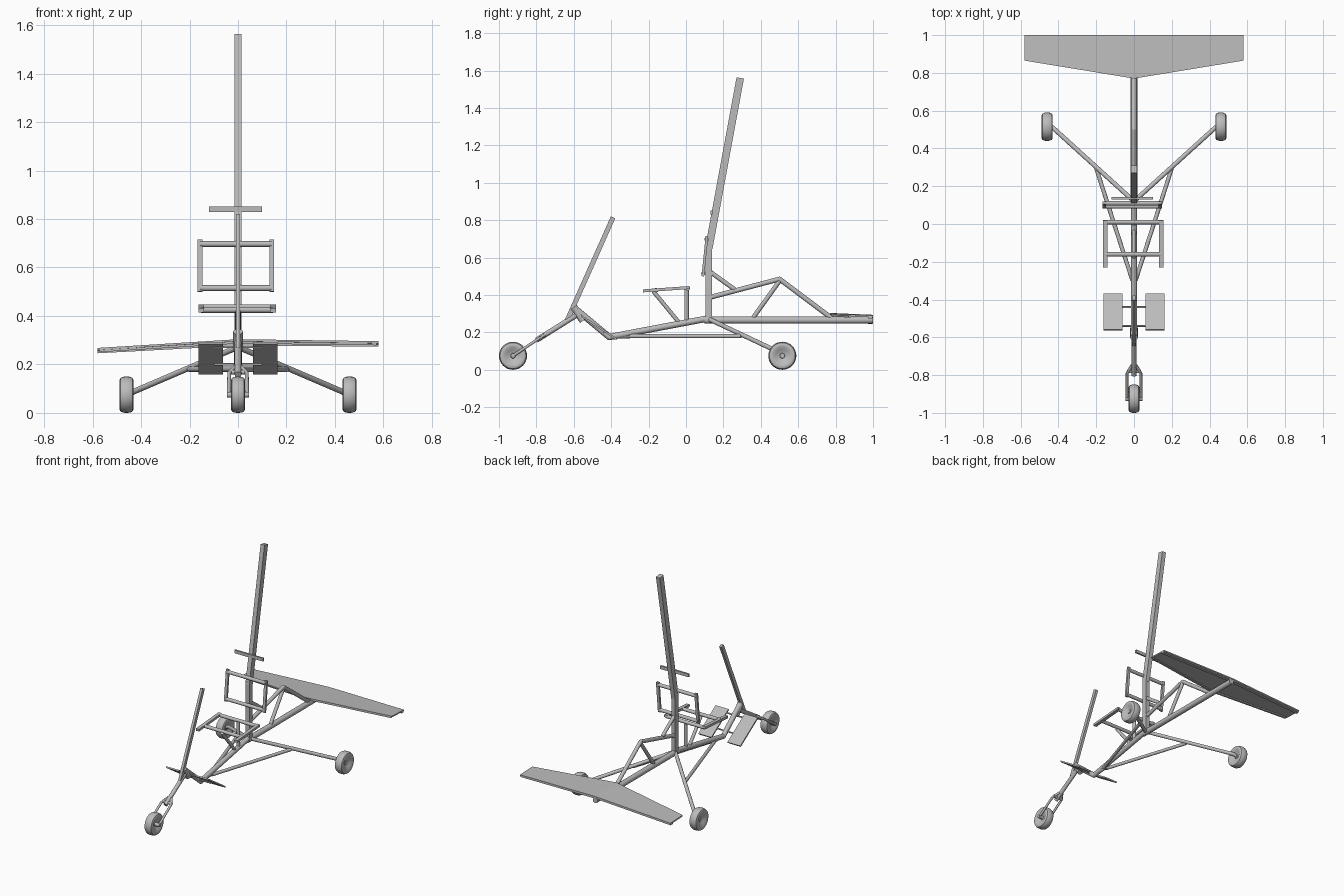
import bpy, bmesh, math
from mathutils import Vector, Matrix

if "Cube" in bpy.data.objects:
    bpy.data.objects.remove(bpy.data.objects["Cube"])

grey = bpy.data.materials.new("plain_grey")
grey.use_nodes = True
colour = (0.5, 0.5, 0.5, 1)
grey.diffuse_color = colour
grey.node_tree.nodes["Principled BSDF"].inputs["Base Color"].default_value = colour


def finish(name, bm, smooth=False):
    bmesh.ops.recalc_face_normals(bm, faces=bm.faces)
    mesh = bpy.data.meshes.new(name)
    bm.to_mesh(mesh)
    bm.free()
    mesh.materials.append(grey)
    ob = bpy.data.objects.new(name, mesh)
    bpy.context.collection.objects.link(ob)
    if smooth:
        bpy.ops.object.select_all(action='DESELECT')
        ob.select_set(True)
        bpy.context.view_layer.objects.active = ob
        bpy.ops.object.shade_smooth_by_angle(angle=math.radians(40))
    return ob


def frame(a, b):
    """Matrix whose z axis runs from a to b and whose x axis stays level."""
    z = (b - a).normalized()
    x = Vector((1, 0, 0))
    if abs(z.x) > 0.9:
        x = Vector((0, 1, 0))
    y = z.cross(x).normalized()
    x = y.cross(z)
    return Matrix.Translation((a + b) / 2) @ Matrix((x, y, z)).transposed().to_4x4()


def tube(name, points, r):
    """Round tube through the points, with a ball at each bend."""
    pts = [Vector(p) for p in points]
    bm = bmesh.new()
    for a, b in zip(pts, pts[1:]):
        bmesh.ops.create_cone(bm, cap_ends=True, segments=16, radius1=r, radius2=r,
                              depth=(b - a).length, matrix=frame(a, b))
    for p in pts[1:-1]:
        bmesh.ops.create_uvsphere(bm, u_segments=16, v_segments=8, radius=r,
                                  matrix=Matrix.Translation(p))
    return finish(name, bm, True)


def bar(name, a, b, w, d):
    """Rectangular bar from a to b: w wide across, d deep."""
    a, b = Vector(a), Vector(b)
    bm = bmesh.new()
    bmesh.ops.create_cube(bm, size=1, matrix=frame(a, b) @
                          Matrix.Diagonal((w, d, (b - a).length, 1)))
    return finish(name, bm)


def wheel(name, x, y, z):
    """Lathed tyre with a dished side and a small hub."""
    bm = bmesh.new()
    half = [(0, .016), (.012, .016), (.014, .012), (.022, .014), (.034, .02), (.05, .028),
            (.06, .029), (.069, .025), (.074, .014)]
    prof = half + [(.075, 0)] + [(r, -t) for r, t in reversed(half)]
    verts = [bm.verts.new((t, r, 0)) for r, t in prof]
    edges = [bm.edges.new(p) for p in zip(verts, verts[1:])]
    bmesh.ops.spin(bm, geom=verts + edges, cent=(0, 0, 0), axis=(1, 0, 0),
                   angle=2 * math.pi, steps=32)
    bmesh.ops.remove_doubles(bm, verts=bm.verts, dist=1e-5)
    finish(name, bm, True).location = (x, y, z)


def panel(name, outline, thick):
    """Flat panel from an outline, thickened downwards."""
    bm = bmesh.new()
    face = bm.faces.new([bm.verts.new(p) for p in outline])
    ext = bmesh.ops.extrude_face_region(bm, geom=[face])
    for v in ext["geom"]:
        if isinstance(v, bmesh.types.BMVert):
            v.co.z -= thick
    return finish(name, bm)


# Main frame tubes
tube("keel", [(0, -.59, .325), (0, -.41, .175), (0, .12, .275)], .017)
tube("tail_boom", [(0, .1, .266), (0, 1, .266)], .019)
tube("rear_brace", [(0, .12, .385), (0, .5, .485), (0, .78, .275)], .013)
tube("rear_brace_strut", [(0, .5, .475), (0, .36, .28)], .012)
tube("mast_brace", [(0, .12, .53), (0, .26, .43)], .012)

# Mast with a slight backward kink
bar("lower_mast", (0, .122, .27), (0, .122, .67), .03, .036)
bar("upper_mast", (0, .122, .65), (0, .29, 1.56), .03, .04)
bar("mast_cross_plate", (-.12, .137, .84), (.1, .137, .84), .012, .022)

# Landing gear
wheel("front_wheel", 0, -.925, .075)
for side, s in (("left", 1), ("right", -1)):
    wheel(side + "_wheel", s * .46, .515, .075)
    tube(side + "_axle_strut", [(0, .12, .272), (s * .43, .51, .088), (s * .46, .515, .075)], .012)
    tube(side + "_lower_brace", [(s * .008, -.3, .18), (s * .2, .295, .18)], .011)
    tube(side + "_fork_arm", [(s * .012, -.75, .19), (s * .036, -.79, .165),
                              (s * .038, -.925, .075)], .008)
tube("lower_keel_brace", [(0, -.4, .178), (0, -.28, .18)], .011)
tube("front_axle", [(-.045, -.925, .075), (.045, -.925, .075)], .012)
tube("fork_stem", [(0, -.8, .158), (0, -.56, .308)], .014)
tube("fork_crown", [(-.036, -.78, .168), (.036, -.78, .168)], .01)
tube("steering_head", [(0, -.6, .335), (0, -.55, .262)], .02)
bar("control_stick", (0, -.635, .265), (0, -.39, .815), .018, .026)

# Foot plates and their rods
for side, s in (("left", 1), ("right", -1)):
    bar(side + "_foot_plate", (s * .112, -.56, .288), (s * .112, -.37, .163), .1, .01)
for name, y, z in (("upper", -.54, .272), ("lower", -.44, .2)):
    tube(name + "_foot_rod", [(-.1, y, z), (.1, y, z)], .005)

# Seat base and its posts
for side, x in (("left", .144), ("right", -.152)):
    bar(side + "_seat_rail", (x, -.23, .422), (x, .02, .44), .024, .016)
    bar(side + "_back_rail", (x - .005, .09, .5), (x - .005, .112, .715), .02, .014)
for name, y, z in (("rear", .01, .436), ("front", -.16, .425)):
    tube(name + "_seat_cross_tube", [(-.152, y, z), (.144, y, z)], .012)
tube("seat_post", [(0, .003, .435), (0, .003, .26)], .012)
tube("seat_diagonal", [(0, -.175, .42), (0, -.035, .25)], .011)

# Seat back cross tubes
for name, y, z in (("lower", .093, .515), ("upper", .11, .697)):
    tube(name + "_back_cross_tube", [(-.157, y, z), (.139, y, z)], .012)

# Tailplane halves, the right one drooping
for side, s, tip in (("left", 1, .296), ("right", -1, .268)):
    panel(side + "_tailplane", [(0, .77, .304), (s * .58, .865, tip), (s * .58, 1, tip - .006),
                                (0, 1, .294)], .009)
    bar(side + "_tailplane_spar", (0, .985, .283), (s * .58, .985, tip - .016), .024, .012)
    bar(side + "_leading_edge", (0, .785, .291), (s * .57, .876, tip - .012), .014, .01)
